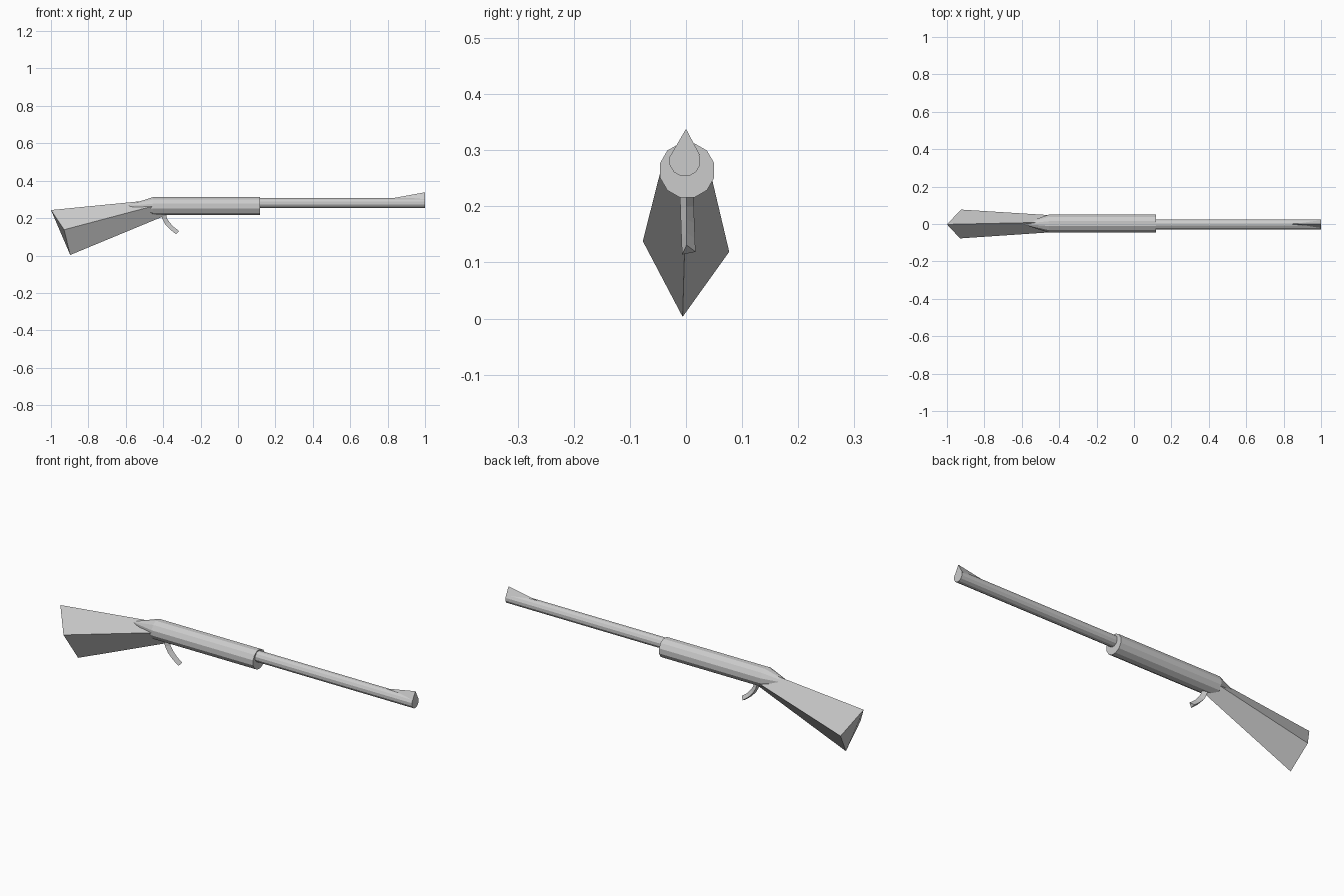
import bpy, bmesh
from math import cos, sin, pi

if "Cube" in bpy.data.objects:
    bpy.data.objects.remove(bpy.data.objects["Cube"])


def loft(name, rings):
    """Skin matching rings of points; a one-point ring makes a tip."""
    bm = bmesh.new()
    loops = [[bm.verts.new(p) for p in r] for r in rings]
    for a, b in zip(loops, loops[1:]):
        n = max(len(a), len(b))
        for i in range(n):
            j = (i + 1) % n
            if len(a) == 1:
                bm.faces.new((a[0], b[i], b[j]))
            elif len(b) == 1:
                bm.faces.new((a[i], a[j], b[0]))
            else:
                bm.faces.new((a[i], a[j], b[j], b[i]))
    for end in (loops[0], loops[-1]):
        if len(end) > 2:
            bm.faces.new(end)
    bmesh.ops.recalc_face_normals(bm, faces=bm.faces)
    mesh = bpy.data.meshes.new(name)
    bm.to_mesh(mesh)
    bm.free()
    obj = bpy.data.objects.new(name, mesh)
    bpy.context.collection.objects.link(obj)
    return obj


def ring(x, y, z, r, n=12):
    return [(x, y + r * cos(2 * pi * (i + 0.5) / n), z + r * sin(2 * pi * (i + 0.5) / n))
            for i in range(n)]


# Receiver with a tapered rear end
loft("receiver", [[(-0.60, 0, 0.265)],
                  ring(-0.455, 0.002, 0.264, 0.05),
                  ring(0.117, 0.002, 0.264, 0.05)])

# Barrel
loft("barrel", [ring(0.08, -0.002, 0.281, 0.028), ring(1.0, -0.002, 0.281, 0.028)])

# Front sight: three-sided wedge rising to the muzzle
loft("front_sight", [[(0.83, 0, 0.307)],
                     [(1.0, 0, 0.338), (1.0, 0.025, 0.291), (1.0, -0.025, 0.295)]])

# Stock: diamond section flaring to the butt (top, side, bottom, side)
loft("stock", [[(-1.0, -0.002, 0.243), (-0.925, 0.077, 0.119),
                (-0.897, -0.006, 0.003), (-0.93, -0.077, 0.138)],
               [(-0.44, 0.01, 0.298), (-0.43, 0.046, 0.25),
                (-0.39, 0.0, 0.213), (-0.44, -0.044, 0.268)]])

# Trigger: triangular section swept along a curve (rear x, rear z, front x, front z)
path = [(-0.412, 0.228, -0.385, 0.226), (-0.404, 0.195, -0.380, 0.199),
        (-0.388, 0.165, -0.366, 0.177), (-0.362, 0.138, -0.344, 0.153),
        (-0.331, 0.114, -0.315, 0.131)]
loft("trigger", [[(rx, -0.011 + 0.001 * i, rz), (rx, 0.013 + 0.001 * i, rz + 0.005),
                  (fx, 0.001, fz)] for i, (rx, rz, fx, fz) in enumerate(path)])
